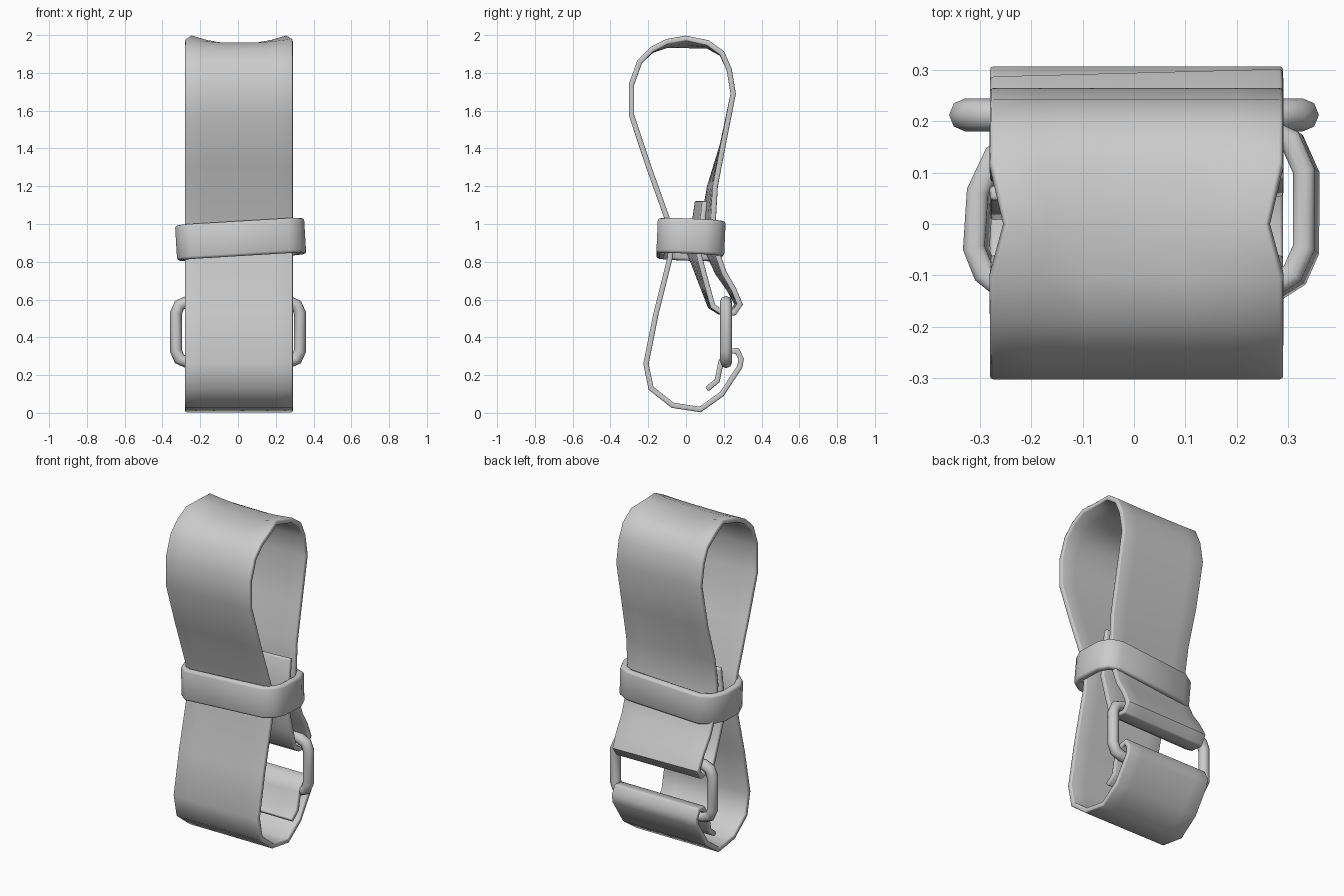
import bpy, math

if "Cube" in bpy.data.objects:
    bpy.data.objects.remove(bpy.data.objects["Cube"])


def finish(ob):
    bpy.ops.object.select_all(action='DESELECT')
    ob.select_set(True)
    bpy.context.view_layer.objects.active = ob
    bpy.ops.object.convert(target='MESH')
    bpy.ops.object.shade_smooth_by_angle(angle=math.radians(50))


def loft(name, rows, cyclic, thickness, bevel):
    """Sheet through rows of points, thickened and softly bevelled."""
    n, m = len(rows), len(rows[0])
    verts = [p for row in rows for p in row]
    faces = []
    for i in range(n if cyclic else n - 1):
        j = (i + 1) % n
        for k in range(m - 1):
            faces.append((i * m + k, i * m + k + 1, j * m + k + 1, j * m + k))
    mesh = bpy.data.meshes.new(name)
    mesh.from_pydata(verts, [], faces)
    ob = bpy.data.objects.new(name, mesh)
    bpy.context.collection.objects.link(ob)
    sol = ob.modifiers.new("thickness", 'SOLIDIFY')
    sol.thickness = thickness
    sol.offset = 0
    sol.use_even_offset = True
    bev = ob.modifiers.new("soft_edges", 'BEVEL')
    bev.width = bevel
    bev.segments = 2
    bev.limit_method = 'ANGLE'
    bev.angle_limit = math.radians(60)
    finish(ob)
    return ob


# Strap: side profile (y, z) in three runs
tail_wrap = [(.08, 1.12), (.045, .84), (.10, .67), (.135, .565), (.18, .535),
             (.25, .53), (.278, .575), (.24, .655), (.185, .74), (.14, .85),
             (.12, 1.03), (.14, 1.2), (.195, 1.42)]
top_loop = [(.25, 1.69), (.228, 1.82), (.19, 1.905), (.115, 1.96), (0, 1.985),
            (-.10, 1.967), (-.18, 1.925), (-.245, 1.86), (-.288, 1.74),
            (-.288, 1.575), (-.20, 1.31)]
bottom_loop = [(-.10, 1.03), (-.075, .92), (-.085, .82), (-.16, .52),
               (-.212, .26), (-.185, .13), (-.07, .04), (.075, .018),
               (.19, .10), (.285, .245), (.292, .285), (.27, .33),
               (.225, .325), (.185, .27), (.165, .17), (.11, .125)]
rows = []
for run in (tail_wrap, top_loop, bottom_loop):
    for y, z in run:
        # the back strand twists near the keeper, the top sags in the middle
        twist = .03 * max(0, 1 - abs(z - .95) / .5) if run is tail_wrap else 0
        sag = .045 * max(0, 1 - abs(y) / .21) if z > 1.9 else 0
        half = .258 if y == 0 else .285
        rows.append([(u * half + .005, y + twist * u, z - sag * (1 - u * u))
                     for u in (-1, -.67, -.33, .33, .67, 1)])
loft("strap", rows, False, .028, .007)

# Keeper band: slightly lopsided rounded loop, tilted
outline = [(.332, .10), (.332, -.05), (.31, -.10), (.26, -.132), (-.25, -.132),
           (-.29, -.10), (-.31, -.05), (-.303, .06), (-.27, .13), (-.21, .168),
           (.25, .185), (.305, .16)]
rows = [[(x, y, z) for z in (-.0925, .0925)] for x, y in outline]
keeper = loft("keeper_band", rows, True, .042, .014)
keeper.location = (.003, 0, .917)
keeper.rotation_euler = (math.radians(-2.5), math.radians(-3.4), 0)

# Rectangular ring with rounded corners
cu = bpy.data.curves.new("buckle_ring", 'CURVE')
cu.dimensions = '3D'
cu.bevel_depth = .032
cu.bevel_resolution = 2
r = .06
pts = []
for q, (cx, cz) in enumerate(((1, 1), (-1, 1), (-1, -1), (1, -1))):
    for s in range(3):
        t = math.radians(q * 90 + s * 45)
        pts.append((cx * (.328 - r) + r * math.cos(t), .212,
                    .428 + cz * (.16 - r) + r * math.sin(t)))
sp = cu.splines.new('POLY')
sp.points.add(len(pts) - 1)
for p, co in zip(sp.points, pts):
    p.co = (*co, 1)
sp.use_cyclic_u = True
ring = bpy.data.objects.new("buckle_ring", cu)
bpy.context.collection.objects.link(ring)
finish(ring)
